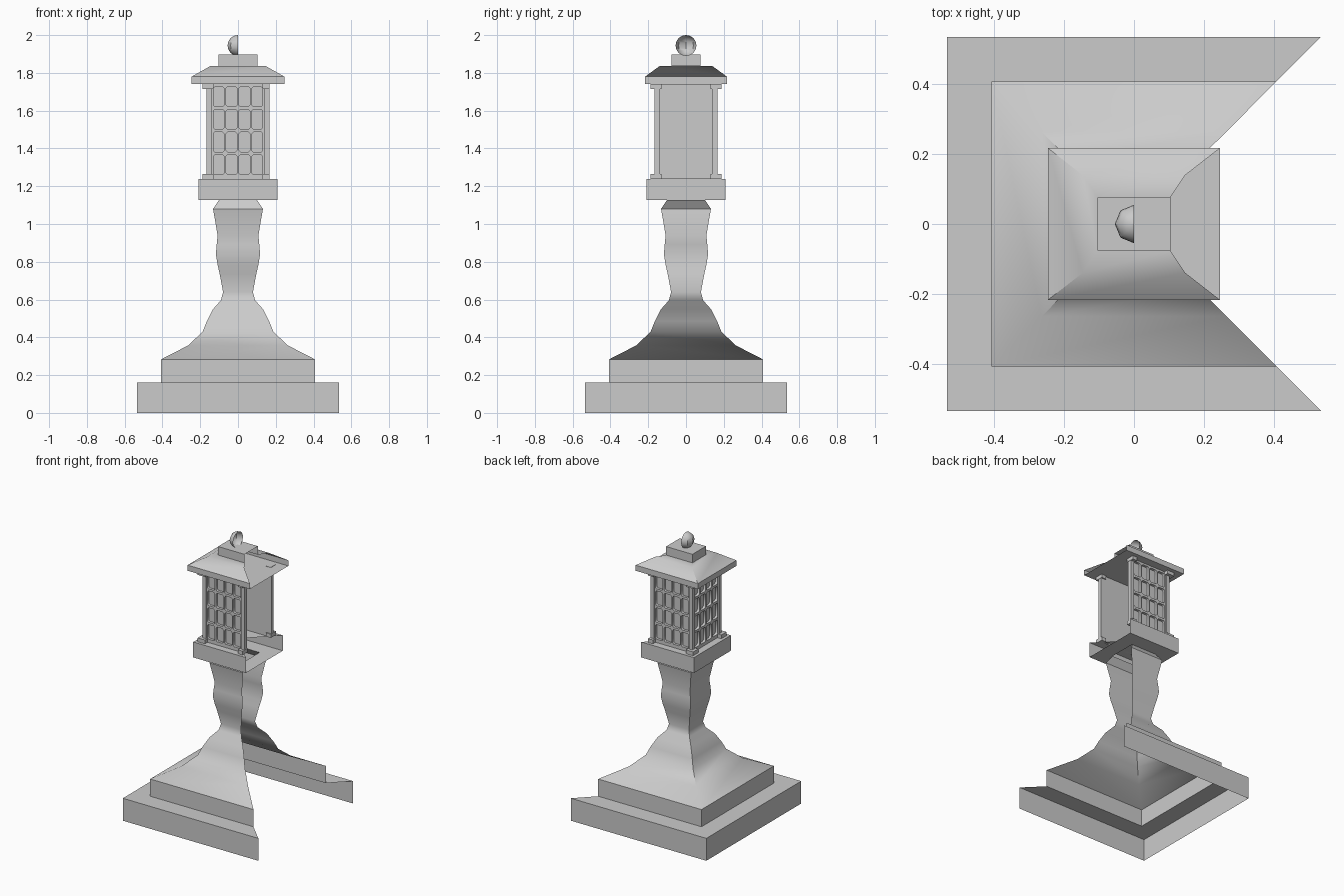
import bpy, math
from mathutils import Matrix

if "Cube" in bpy.data.objects:
    bpy.data.objects.remove(bpy.data.objects["Cube"])


def mesh_object(name, verts, faces, smooth=False):
    me = bpy.data.meshes.new(name)
    me.from_pydata(verts, [], faces)
    ob = bpy.data.objects.new(name, me)
    bpy.context.collection.objects.link(ob)
    if smooth:
        bpy.ops.object.select_all(action='DESELECT')
        ob.select_set(True)
        bpy.context.view_layer.objects.active = ob
        bpy.ops.object.shade_smooth_by_angle(angle=math.radians(40))
    return ob


def shell(name, levels, smooth=False, bottom=False, top=False):
    """Three-sided square shell (open toward +x) through (hx, hy, z) levels."""
    verts, faces = [], []
    for hx, hy, z in levels:
        verts += [(hx, hy, z), (-hx, hy, z), (-hx, -hy, z), (hx, -hy, z)]
    for i in range(len(levels) - 1):
        a = 4 * i
        for k in range(3):
            faces.append((a + k, a + k + 1, a + k + 5, a + k + 4))
    if bottom:
        faces.append((3, 2, 1, 0))
    if top:
        n = len(verts) - 4
        faces.append((n, n + 1, n + 2, n + 3))
    return mesh_object(name, verts, faces, smooth)


def box(name, x0, x1, y0, y1, z0, z1):
    x0, x1 = sorted((x0, x1))
    y0, y1 = sorted((y0, y1))
    v = [(x, y, z) for z in (z0, z1) for x, y in ((x0, y0), (x1, y0), (x1, y1), (x0, y1))]
    f = [(3, 2, 1, 0), (4, 5, 6, 7), (0, 1, 5, 4), (1, 2, 6, 5), (2, 3, 7, 6), (3, 0, 4, 7)]
    return mesh_object(name, v, f)


# Stepped base and waisted column, each open on the +x side
shell("stepped_base", [(.535, .535, 0), (.535, .535, .16), (.408, .408, .16), (.408, .408, .283)])
column = [(.408, .283), (.264, .357), (.187, .43), (.165, .485), (.133, .548), (.09, .597),
          (.079, .64), (.097, .735), (.108, .785), (.117, .84), (.113, .89), (.108, .94),
          (.132, 1.08), (.10, 1.128)]
shell("column", [(h, h, z) for h, z in column], smooth=True)

# Lantern plate: hollow box with a ring underside
shell("lantern_plate", [(.208, .208, 1.128), (.208, .208, 1.238), (.165, .165, 1.238), (0, 0, 1.238)])
ring = [(s * x, s * y, 1.128) for s in (.208, .10) for x, y in ((1, 1), (-1, 1), (-1, -1), (1, -1))]
mesh_object("plate_underside", ring, [(k, k + 4, (k + 1) % 4 + 4, (k + 1) % 4) for k in range(4)])

# Corner posts with foot and cap blocks
for sx in (-1, 1):
    for sy in (-1, 1):
        outer = .188 if sx < 0 else .168
        box("post", sx * .138, sx * .166, sy * .138, sy * .166, 1.238, 1.74)
        for z in (1.238, 1.715):
            box("post_block", sx * .13, sx * outer, sy * .13, sy * .188, z, z + .027)


def loop(curve, x0, x1, z0, z1, c):
    pts = [(x0 + c, z0), (x1 - c, z0), (x1, z0 + c), (x1, z1 - c),
           (x1 - c, z1), (x0 + c, z1), (x0, z1 - c), (x0, z0 + c)]
    if c == 0:
        pts = [(x0, z0), (x1, z0), (x1, z1), (x0, z1)]
    sp = curve.splines.new('POLY')
    sp.points.add(len(pts) - 1)
    for p, (x, z) in zip(sp.points, pts):
        p.co = (x, z, 0, 1)
    sp.use_cyclic_u = True


# Lattice panels on front, left and back, each with a plain pane behind
for side, turn in (("front", 0), ("left", -90), ("back", 180)):
    cu = bpy.data.curves.new(side + "_lattice", 'CURVE')
    cu.dimensions = '2D'
    cu.fill_mode = 'BOTH'
    cu.extrude = .009
    loop(cu, -.14, .14, 1.238, 1.74, 0)
    for i in range(4):
        for j in range(4):
            x, z = -.102 + .068 * i, 1.314 + .12 * j
            loop(cu, x - .029, x + .029, z - .052, z + .052, .008)
    ob = bpy.data.objects.new(side + "_lattice", cu)
    bpy.context.collection.objects.link(ob)
    rot = Matrix.Rotation(math.radians(turn), 4, 'Z')
    ob.matrix_world = rot @ Matrix.Translation((0, -.149, 0)) @ Matrix.Rotation(math.pi / 2, 4, 'X')
    pane = mesh_object(side + "_pane", [(-.145, -.14, 1.238), (.145, -.14, 1.238),
                                        (.145, -.14, 1.74), (-.145, -.14, 1.74)], [(0, 1, 2, 3)])
    pane.matrix_world = rot

# Roof with full soffit, and the block on top
shell("roof", [(.246, .217, 1.74), (.246, .217, 1.78), (.147, .14, 1.836), (.104, .076, 1.836)],
      smooth=True, bottom=True)
shell("roof_block", [(.104, .076, 1.836), (.104, .076, 1.897)], top=True)

# Half-ball finial, kept on the -x side
R, cz, rows = .055, 1.945, 12
verts, faces = [], []
for i in range(rows + 1):
    t = math.pi * i / rows
    for k in range(5):
        a = math.pi / 2 + math.pi * k / 4
        verts.append((R * math.sin(t) * math.cos(a), R * math.sin(t) * math.sin(a), cz - R * math.cos(t)))
for i in range(rows):
    for k in range(4):
        a = 5 * i + k
        if i == 0:
            faces.append((a, a + 6, a + 5))
        elif i == rows - 1:
            faces.append((a, a + 1, a + 5))
        else:
            faces.append((a, a + 1, a + 6, a + 5))
mesh_object("finial", verts, faces, smooth=True)
